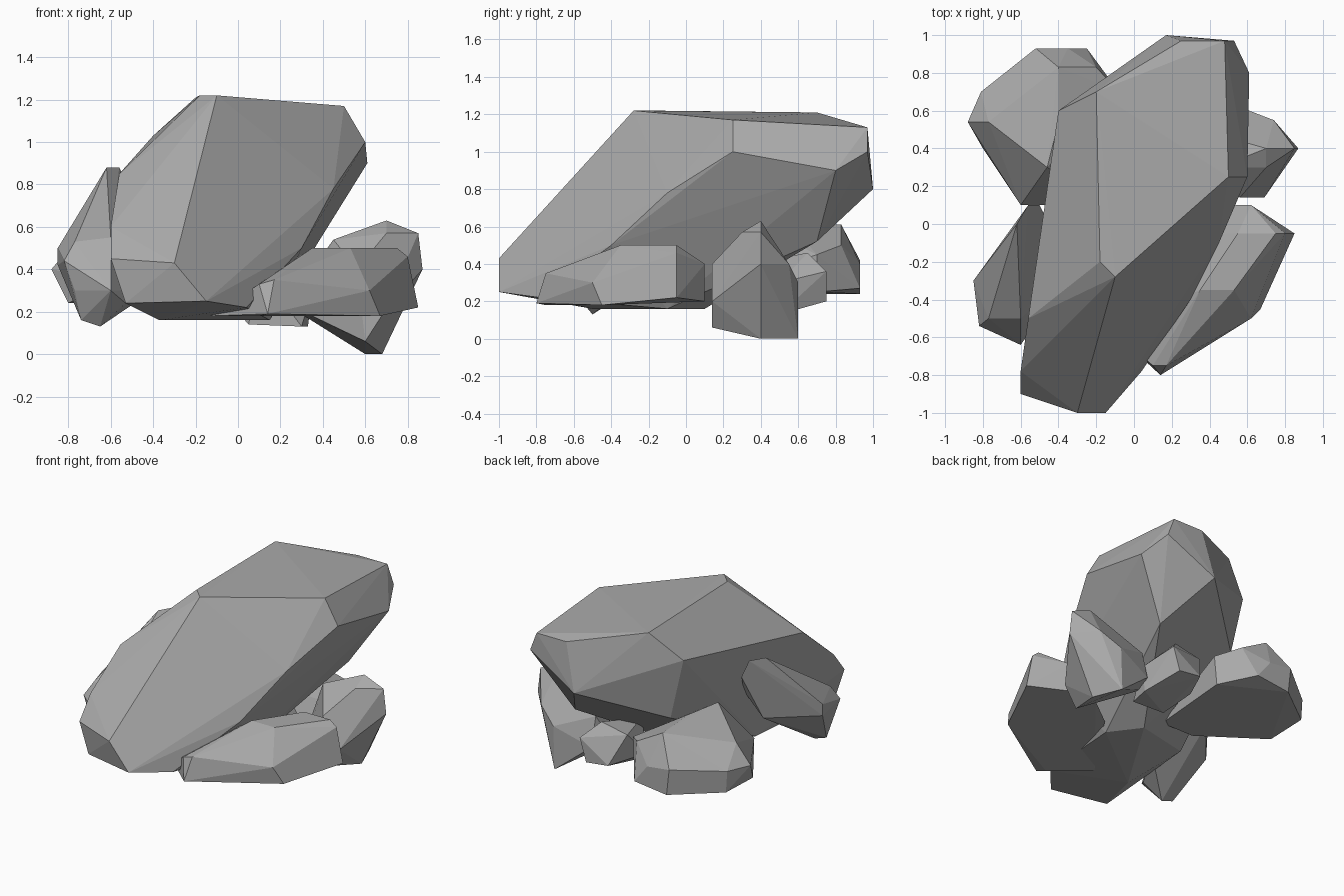
import bpy
import bmesh
import math

default_cube = bpy.data.objects.get("Cube")
if default_cube:
    bpy.data.objects.remove(default_cube, do_unlink=True)


def make_material(name, colour):
    """Plain matt material, the same in the viewport and in a render."""
    material = bpy.data.materials.new(name)
    material.use_nodes = True
    material.diffuse_color = colour
    shader = next(node for node in material.node_tree.nodes
                  if node.type == 'BSDF_PRINCIPLED')
    shader.inputs["Base Color"].default_value = colour
    shader.inputs["Roughness"].default_value = .9
    return material


stone_grey = make_material("stone grey", (.4, .4, .4, 1))


def make_rock(name, sections):
    """Chiselled boulder: a convex skin over (x, z) sections set along y."""
    bm = bmesh.new()
    for y, corners in sections.items():
        for x, z in corners:
            bm.verts.new((x, y, z))

    # Wrap the section corners and drop those that end up inside
    hull = bmesh.ops.convex_hull(bm, input=bm.verts)
    unused = set(hull["geom_interior"]) | set(hull["geom_unused"])
    loose = [item for item in unused if isinstance(item, bmesh.types.BMVert)]
    bmesh.ops.delete(bm, geom=loose, context='VERTS')

    # Merge nearly flat neighbours into broad facets
    bmesh.ops.dissolve_limit(bm, angle_limit=math.radians(2),
                             verts=bm.verts, edges=bm.edges)
    bmesh.ops.recalc_face_normals(bm, faces=bm.faces)

    mesh = bpy.data.meshes.new(name)
    bm.to_mesh(mesh)
    bm.free()
    mesh.materials.append(stone_grey)
    rock = bpy.data.objects.new(name, mesh)
    bpy.context.collection.objects.link(rock)


# Large leaning boulder, from its low front tip to its high back
make_rock("main_boulder", {
    -1: [(-.3, .43), (-.15, .25)],
    -.9: [(-.6, .45), (-.53, .24)],
    -.78: [(-.6, .6), (.04, .22)],
    -.5: [(-.56, .85), (-.37, .16)],
    -.4: [(.3, .5)],
    -.28: [(-.1, 1.22)],
    -.2: [(-.18, 1.22)],
    -.1: [(.45, .78), (.15, .16), (-.47, .25)],
    .1: [(0, .16)],
    .25: [(.5, 1.17), (.6, 1)],
    .6: [(-.4, 1.03), (-.3, .6)],
    .7: [(-.2, 1.21), (.37, .52)],
    .8: [(.61, .9)],
    .97: [(.48, 1.13), (.53, 1), (.25, 1.13)],
    1: [(.17, .8)],
})

# Long low rock at the front right, reaching under the main boulder
make_rock("front_right_rock", {
    -.8: [(.14, .19)],
    -.75: [(.1, .18), (.1, .33), (.17, .35)],
    -.55: [(-.13, .18), (-.1, .2)],
    -.5: [(.62, .3)],
    -.45: [(.67, .18)],
    -.35: [(.35, .5), (.53, .5)],
    -.05: [(.75, .5), (.85, .22), (.8, .46), (.2, .2), (.55, .5)],
    .1: [(.62, .2), (.62, .4), (.4, .2)],
})

# Upright pointed rock at the back right
make_rock("back_right_rock", {
    .14: [(.69, .2), (.56, .4), (.6, .06)],
    .3: [(.45, .54), (.35, .18), (.7, .57)],
    .4: [(.7, .63), (.85, .57), (.87, .4), (.68, 0), (.28, .2)],
    .5: [(.35, .4)],
    .6: [(.6, 0), (.61, .3)],
    .55: [(.74, .4), (.35, .2)],
})

# Broad rock at the back left, reaching under the main boulder
make_rock("back_left_rock", {
    .1: [(-.6, .35), (-.4, .25), (-.15, .25)],
    .3: [(-.46, .64)],
    .4: [(-.8, .24)],
    .54: [(-.88, .4), (-.77, .53), (-.4, .63)],
    .7: [(-.8, .25), (-.81, .4), (-.08, .45), (-.1, .25)],
    .83: [(-.4, .61), (-.2, .5)],
    .93: [(-.5, .24), (-.52, .42), (-.35, .4), (-.25, .27)],
})

# Tilted rock leaning on the left side
make_rock("left_rock", {
    .1: [(-.56, .88), (-.5, .75)],
    0: [(-.62, .88), (-.6, .45), (-.45, .6)],
    -.3: [(-.85, .5), (-.85, .42), (-.4, .3)],
    -.5: [(-.77, .53), (-.6, .55), (-.74, .16), (-.65, .13)],
    -.54: [(-.82, .44), (-.77, .3), (-.53, .24)],
    -.64: [(-.6, .3)],
})

# Small wedge stone tucked under the back
make_rock("small_back_stone", {
    .35: [(.05, .14), (.3, .13), (.1, .4)],
    .5: [(-.05, .25), (.35, .3), (.33, .13)],
    .65: [(.2, .46), (0, .42)],
    .75: [(.08, .22), (.25, .2), (.3, .36)],
})
